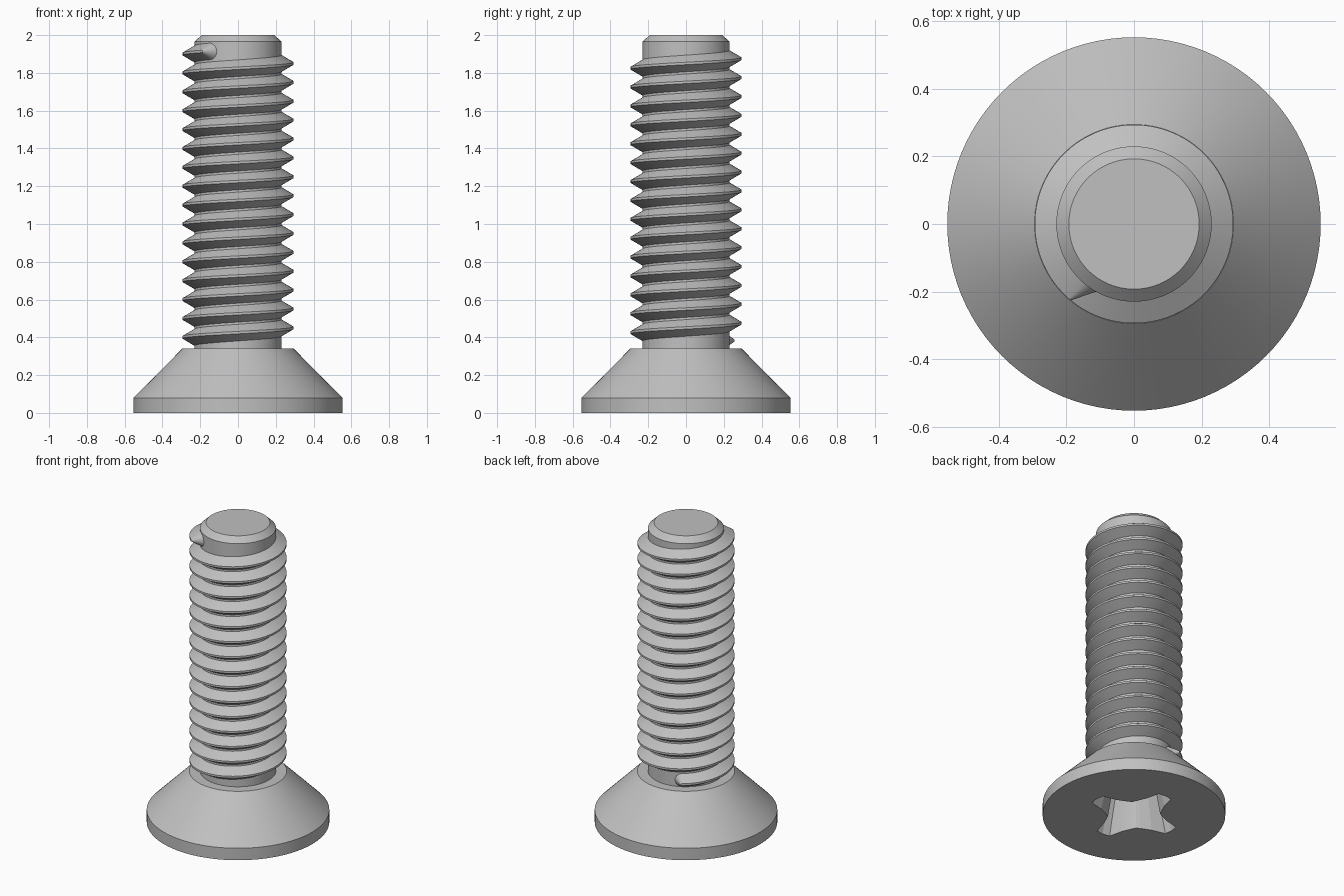
import bpy, bmesh, math
from mathutils import Vector

if "Cube" in bpy.data.objects:
    bpy.data.objects.remove(bpy.data.objects["Cube"])

steel = bpy.data.materials.new("steel grey")
steel.diffuse_color = (0.53, 0.53, 0.53, 1)
steel.use_nodes = True
steel.node_tree.nodes["Principled BSDF"].inputs["Base Color"].default_value = steel.diffuse_color


def finish(bm, name, smooth=True):
    bmesh.ops.remove_doubles(bm, verts=bm.verts, dist=1e-5)
    bmesh.ops.recalc_face_normals(bm, faces=bm.faces)
    me = bpy.data.meshes.new(name)
    bm.to_mesh(me)
    bm.free()
    ob = bpy.data.objects.new(name, me)
    bpy.context.collection.objects.link(ob)
    me.materials.append(steel)
    if smooth:
        shade(ob)
    return ob


def shade(ob):
    bpy.ops.object.select_all(action='DESELECT')
    ob.select_set(True)
    bpy.context.view_layer.objects.active = ob
    bpy.ops.object.shade_smooth_by_angle(angle=math.radians(25))


def bridge(bm, a, b):
    n = len(a)
    for i in range(n):
        bm.faces.new((a[i], a[(i + 1) % n], b[(i + 1) % n], b[i]))


def lathe(name, profile, n=96):
    bm = bmesh.new()
    rings = [[bm.verts.new((r * math.cos(2 * math.pi * i / n),
                            r * math.sin(2 * math.pi * i / n), z)) for i in range(n)]
             for r, z in profile]
    for a, b in zip(rings, rings[1:]):
        bridge(bm, a, b)
    bm.faces.new(rings[0][::-1])
    bm.faces.new(rings[-1])
    return finish(bm, name)


# Countersunk head and plain core with a chamfered tip
head = lathe("head", [(0.553, 0), (0.553, 0.08), (0.295, 0.34)])
lathe("shank_core", [(0.23, 0.335), (0.23, 1.965), (0.193, 2.0)])

# Cross recess: tapered four-armed cutter, arms along x and y
outline = []
for k in range(4):
    c, s = math.cos(k * math.pi / 2), math.sin(k * math.pi / 2)
    for x, y in [(0.29, -0.05), (0.297, 0), (0.29, 0.05), (0.2, 0.072),
                 (0.135, 0.1), (0.112, 0.112), (0.1, 0.135), (0.072, 0.2)]:
        outline.append((x * c - y * s, x * s + y * c))
bm = bmesh.new()
levels = []
for z, f in [(-0.02, 1.02), (0.26, 0.74)]:
    levels.append([bm.verts.new((x * f, y * f, z)) for x, y in outline])
bridge(bm, *levels)
bm.faces.new(levels[0][::-1])
bm.faces.new(levels[1])
cutter = finish(bm, "recess_cutter", smooth=False)
mod = head.modifiers.new("recess", 'BOOLEAN')
mod.operation = 'DIFFERENCE'
mod.solver = 'EXACT'
mod.object = cutter
bpy.context.view_layer.objects.active = head
bpy.ops.object.modifier_apply(modifier="recess")
bpy.data.objects.remove(cutter)
shade(head)

# Helical thread: trapezoid section swept up the core, ends rounded off
PITCH, START, END = 0.1, 120, 15 * 360 + 229
half = [(0.225, 0.047), (0.294, 0.0065)]     # radius, half height


def section(bm, deg, phi=0.0, way=1):
    a = math.radians(deg)
    z = 0.4 + PITCH * (deg - 180) / 360
    out = Vector((math.cos(a), math.sin(a), 0))
    along = Vector((-math.sin(a), math.cos(a), 0)) * way
    verts = []
    for sign, pts in ((-1, half), (1, half[::-1])):
        for r, h in pts:
            p = out * r + along * h * math.sin(phi)
            p.z = z + sign * h * math.cos(phi)
            verts.append(bm.verts.new(p))
    return verts


bm = bmesh.new()
turn = [math.radians(90 * i / 8) for i in range(1, 9)]
steps = round((END - START) / 5)
rows = [section(bm, START, p, -1) for p in reversed(turn)]
rows += [section(bm, START + (END - START) * i / steps) for i in range(steps + 1)]
rows += [section(bm, END, p, 1) for p in turn]
for a, b in zip(rows, rows[1:]):
    bridge(bm, a, b)
finish(bm, "thread")
